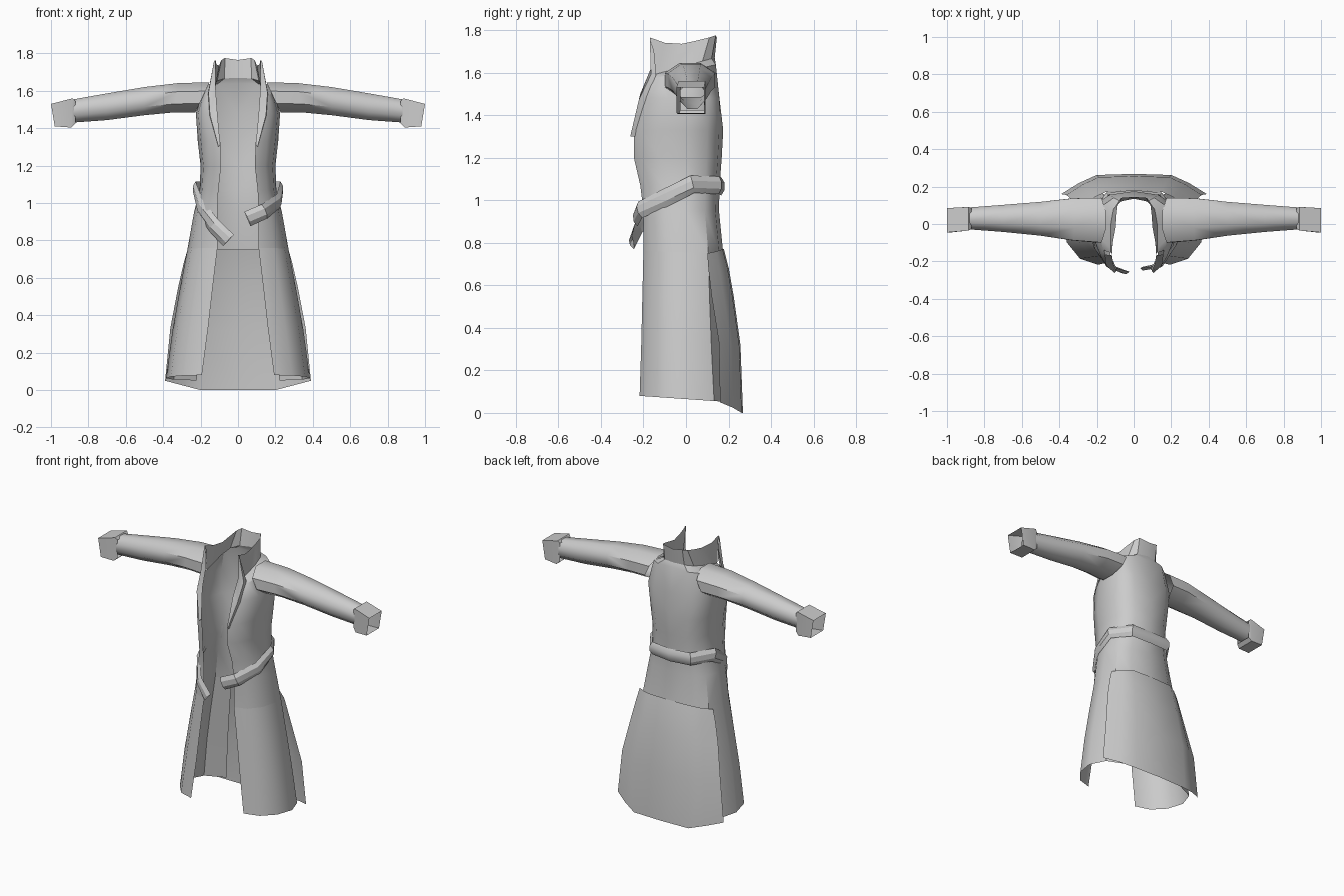
import bpy
from math import sin, cos, pi, radians, sqrt
from mathutils import Vector

cube = bpy.data.objects.get("Cube")
if cube:
    bpy.data.objects.remove(cube, do_unlink=True)

# One plain cloth colour for the whole garment
cloth = bpy.data.materials.new("grey_cloth")
cloth.use_nodes = True
cloth.diffuse_color = (0.6, 0.6, 0.6, 1)
cloth.node_tree.nodes["Principled BSDF"].inputs["Base Color"].default_value = (0.6, 0.6, 0.6, 1)


def sheet(name, rows, closed=False, mirror=True, angle=40):
    """Skin a list of equally long point rows with quads."""
    n = len(rows[0])
    verts = [p for row in rows for p in row]
    faces = []
    for r in range(len(rows) - 1):
        for c in range(n if closed else n - 1):
            d = (c + 1) % n
            faces.append((r * n + c, r * n + d, (r + 1) * n + d, (r + 1) * n + c))
    mesh = bpy.data.meshes.new(name)
    mesh.from_pydata(verts, [], faces)
    mesh.materials.append(cloth)
    obj = bpy.data.objects.new(name, mesh)
    bpy.context.collection.objects.link(obj)
    bpy.ops.object.select_all(action="DESELECT")
    obj.select_set(True)
    bpy.context.view_layer.objects.active = obj
    bpy.ops.object.shade_smooth_by_angle(angle=radians(angle))
    if mirror:
        mod = obj.modifiers.new("Mirror", "MIRROR")
        mod.use_clip = True
    return obj


def half_ring(z_front, z_back, edge_x, edge_y, side_x, side_y, back_y, steps=3):
    """Half a body section, from the front opening round to the back centre."""
    pts = []
    for i in range(steps):
        a = i / steps * pi / 2
        pts.append((edge_x + (side_x - edge_x) * sin(a), side_y + (edge_y - side_y) * cos(a)))
    for i in range(steps + 1):
        a = i / steps * pi / 2
        x = side_x * max(cos(a), 0) ** 0.8 if i < steps else 0
        pts.append((x, side_y + (back_y - side_y) * sin(a) ** 0.8))
    span = back_y - edge_y
    return [(x, y, z_front + (z_back - z_front) * (y - edge_y) / span) for x, y in pts]


# Bodice and hips, open at the front
neck = half_ring(1.59, 1.67, .125, -.15, .125, 0, .135)
hip = half_ring(.76, .75, .11, -.2, .27, .01, .175)
body = [
    neck,
    half_ring(1.57, 1.64, .14, -.165, .19, .02, .155),
    half_ring(1.48, 1.48, .135, -.2, .225, .03, .172),
    half_ring(1.33, 1.33, .095, -.245, .215, 0, .175),
    half_ring(1.2, 1.2, .09, -.245, .2, 0, .168),
    half_ring(1.07, 1.07, .105, -.215, .205, 0, .158),
    half_ring(.95, .95, .11, -.2, .235, 0, .155),
    hip,
]
# Shallow seam down the upper back
for row in body[1:3]:
    x, y, z = row[-1]
    row[-1] = (x, y - .015, z)
sheet("bodice", body)

# Front skirt panels, running from the opening to behind the hip
skirt = [
    hip,
    half_ring(.55, .54, .135, -.205, .31, .01, .185),
    half_ring(.33, .31, .16, -.21, .35, .01, .2),
    half_ring(.08, .05, .193, -.218, .385, .02, .215),
]
sheet("skirt_front", [row[:6] for row in skirt])


# Separate tail panel behind
def tail_row(z_side, z_mid, side_x, side_y, mid_x, mid_y):
    return [(side_x, side_y, z_side),
            ((side_x + mid_x) / 2, (side_y + mid_y) / 2 + .008, (z_side + z_mid) / 2),
            (mid_x, mid_y, z_mid), (0, mid_y + .006, z_mid)]


sheet("tail_panel", [
    tail_row(.75, .77, .27, .1, .15, .172),
    tail_row(.68, .68, .29, .105, .16, .195),
    tail_row(.55, .55, .32, .12, .17, .218),
    tail_row(.33, .32, .362, .155, .19, .25),
    tail_row(.05, 0, .39, .16, .2, .262),
])

# Standing collar with forward points
collar_top = [(.12, -.17, 1.765), (.115, -.1, 1.74), (.1, -.02, 1.735), (.095, .05, 1.75),
              (.088, .11, 1.765), (.07, .14, 1.775), (0, .145, 1.765)]
sheet("collar", [neck, collar_top], angle=30)

# Narrow lapels folded along the neckline
sheet("lapel", [
    [(.12, -.17, 1.765), (.12, -.165, 1.62), (.112, -.215, 1.5), (.095, -.25, 1.31)],
    [(.128, -.17, 1.76), (.158, -.165, 1.59), (.15, -.222, 1.47), (.105, -.262, 1.3)],
    [(.13, -.15, 1.7), (.16, -.14, 1.59), (.152, -.19, 1.47), (.105, -.24, 1.3)],
])


# Sleeves and square cuffs
def tube_ring(x, y, z, half_y, half_z, lean=0, sides=8):
    scale = sqrt(2) if sides == 4 else 1.03
    ring = []
    for i in range(sides):
        a = (i + .5) * 2 * pi / sides
        u, v = cos(a) * scale, sin(a) * scale
        ring.append((x + lean * v, y + half_y * u, z + half_z * v))
    return ring


sheet("sleeve", [
    tube_ring(.19, .02, 1.565, .125, .085, -.04),
    tube_ring(.33, .025, 1.563, .118, .082, -.01),
    tube_ring(.5, .028, 1.545, .095, .079),
    tube_ring(.7, .03, 1.515, .076, .075),
    tube_ring(.9, .03, 1.49, .06, .064),
], closed=True, angle=50)
sheet("cuff", [
    tube_ring(.87, .03, 1.485, .055, .06, 0, 4),
    tube_ring(.888, .028, 1.482, .063, .078, -.004, 4),
    tube_ring(.99, .02, 1.47, .065, .06, .01, 4),
], closed=True, angle=30)


# Belt: a bulged ribbon round the back with two uneven loose ends
def ribbon(name, path, half_width, bulge):
    pts = [Vector(p) for p in path]
    rows = []
    for i, p in enumerate(pts):
        along = (pts[min(i + 1, len(pts) - 1)] - pts[max(i - 1, 0)]).normalized()
        out = Vector((p.x, p.y, 0)).normalized()
        up = along.cross(out).normalized() * half_width
        rows.append([p + up, p + out * bulge + up * .4, p + out * bulge - up * .4, p - up,
                     p - out * .004])
    sheet(name, rows, closed=True, mirror=False, angle=30)


ribbon("belt", [
    (-.05, -.25, .8), (-.13, -.22, .88), (-.2, -.12, .98), (-.225, .03, 1.075),
    (-.14, .155, 1.07), (0, .166, 1.065), (.14, .155, 1.07),
    (.225, .03, 1.075), (.215, -.1, 1.01), (.14, -.215, .955), (.05, -.232, .915),
], .042, .016)
